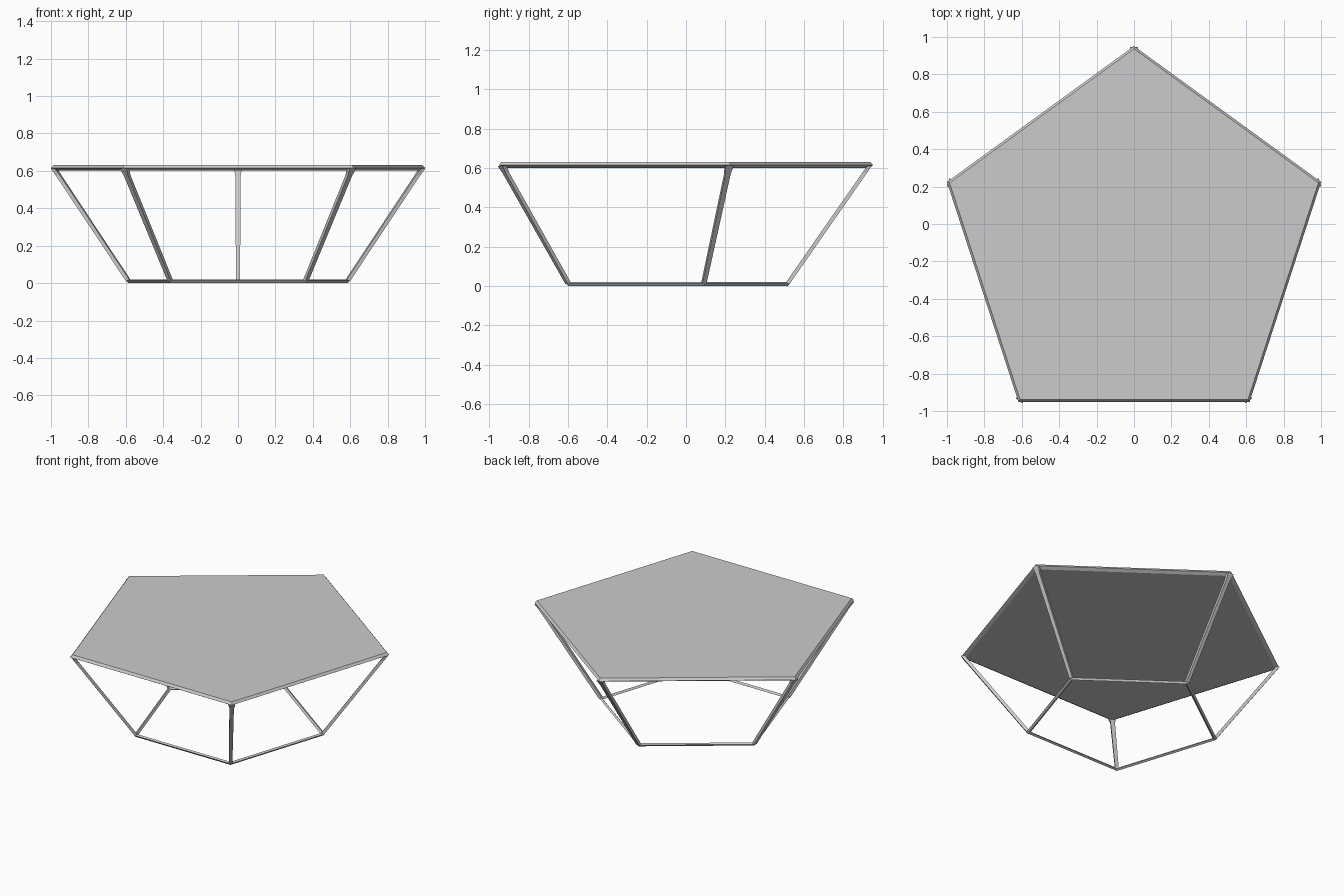
import bpy, bmesh, math

if "Cube" in bpy.data.objects:
    bpy.data.objects.remove(bpy.data.objects["Cube"])

N = 5
CY = -0.1            # pentagon centre, so the bounds are centred on y = 0
R_TOP, R_BASE = 1.0515, 0.63
COS = math.cos(math.pi / N)


def corner(i, r, z, t=0.0):
    """Point at corner i, radius r, shifted sideways by t."""
    a = math.pi / 2 + i * 2 * math.pi / N
    return (r * math.cos(a) - t * math.sin(a), CY + r * math.sin(a) + t * math.cos(a), z)


def make(name, rings, closed=False):
    """Skin a list of point rings; cap the ends unless closed."""
    bm = bmesh.new()
    vs = [[bm.verts.new(p) for p in ring] for ring in rings]
    n = len(vs[0])
    pairs = list(zip(vs, vs[1:])) + ([(vs[-1], vs[0])] if closed else [])
    for a, b in pairs:
        for i in range(n):
            j = (i + 1) % n
            bm.faces.new((a[i], a[j], b[j], b[i]))
    if not closed:
        bm.faces.new(vs[0])
        bm.faces.new(vs[-1])
    bmesh.ops.recalc_face_normals(bm, faces=bm.faces[:])
    me = bpy.data.meshes.new(name)
    bm.to_mesh(me)
    bm.free()
    ob = bpy.data.objects.new(name, me)
    bpy.context.collection.objects.link(ob)
    return ob


def pentagon(r, inset, z):
    return [corner(i, r - inset / COS, z) for i in range(N)]


# Table top with chamfered rim
make("table_top", [pentagon(R_TOP, d, z) for d, z in
                   ((0.022, 0.602), (0.0, 0.615), (0.012, 0.631))])

# Base frame: bar with a tilted square section
make("base_frame", [pentagon(R_BASE, d, z) for d, z in
                    ((0.0, 0.013), (0.010, 0.0), (0.022, 0.007), (0.012, 0.020))], closed=True)

# Slanted legs joining the pentagon corners
def leg_ring(i, r, z, w):
    return [corner(i, r - 0.004, z, -w), corner(i, r - 0.004, z, w),
            corner(i, r - 0.028, z, w), corner(i, r - 0.028, z, -w)]

for i in range(N):
    make(f"leg_{i + 1}", [leg_ring(i, R_BASE, 0.010, 0.011),
                          leg_ring(i, R_TOP - 0.028, 0.575, 0.014),
                          leg_ring(i, R_TOP - 0.002, 0.612, 0.022)])
